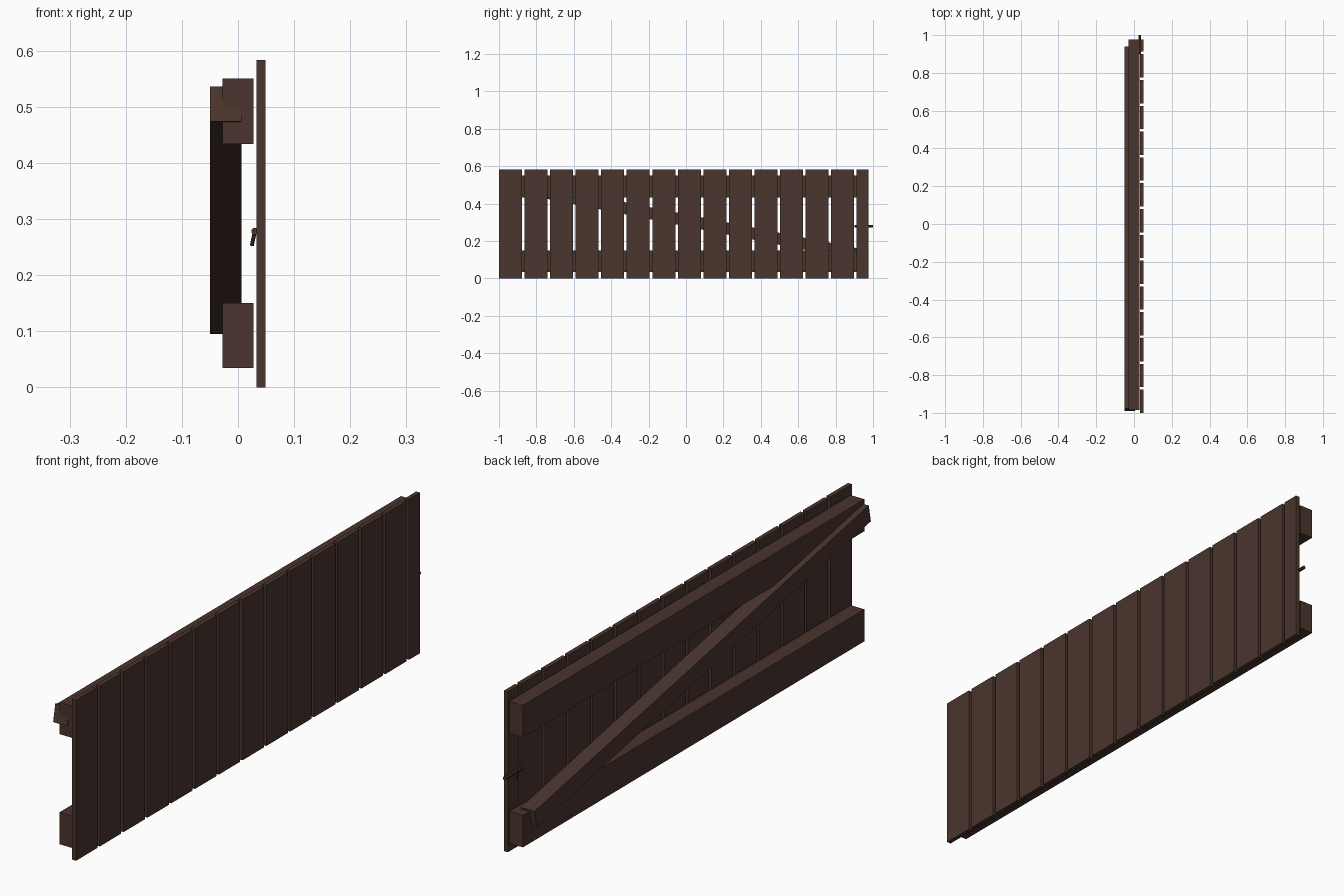
import bpy
import math
from mathutils import Vector

if "Cube" in bpy.data.objects:
    bpy.data.objects.remove(bpy.data.objects["Cube"])

wood = bpy.data.materials.new("dark_brown_wood")
wood.diffuse_color = (0.069, 0.035, 0.026, 1)
wood.use_nodes = True
wood.node_tree.nodes["Principled BSDF"].inputs["Base Color"].default_value = wood.diffuse_color


def box(name, lo, hi, rot_x=0.0):
    """Box between two corners, optionally turned about its centre on x."""
    lo, hi = Vector(lo), Vector(hi)
    bpy.ops.mesh.primitive_cube_add(size=1, location=(lo + hi) / 2)
    ob = bpy.context.object
    ob.name = name
    ob.scale = hi - lo
    bpy.ops.object.transform_apply(location=False, rotation=False, scale=True)
    ob.rotation_euler.x = rot_x
    ob.data.materials.append(wood)
    return ob


def rod(name, a, b, radius):
    """Low-sided cylinder from a to b."""
    a, b = Vector(a), Vector(b)
    bpy.ops.mesh.primitive_cylinder_add(vertices=10, radius=radius,
                                        depth=(b - a).length, location=(a + b) / 2)
    ob = bpy.context.object
    ob.name = name
    ob.rotation_euler = (b - a).to_track_quat('Z', 'Y').to_euler()
    ob.data.materials.append(wood)
    bpy.ops.object.shade_smooth_by_angle()
    return ob


# Upright boards; the last one is cut narrower
PITCH, WIDTH, END = 0.1366, 0.123, 0.976
for i in range(15):
    y = -1 + i * PITCH
    box(f"board_{i + 1}", (0.033, y, 0), (0.049, min(y + WIDTH, END), 0.583))

# Two horizontal rails
for name, z in (("lower_rail", 0.034), ("upper_rail", 0.434)):
    box(name, (-0.028, -0.985, z), (0.028, END, z + 0.116))

# Diagonal brace, high at the front and low at the back
cy, cz, length, height = -0.025, 0.3155, 1.955, 0.063
box("diagonal_brace", (-0.05, cy - length / 2, cz - height / 2),
    (0.006, cy + length / 2, cz + height / 2), -0.195)

# Sliding bolt with a small hanging handle
rod("latch_bolt", (0.030, 0.90, 0.278), (0.030, 1.0, 0.278), 0.0065)
rod("latch_handle", (0.030, 0.93, 0.278), (0.0245, 0.93, 0.252), 0.0035)
